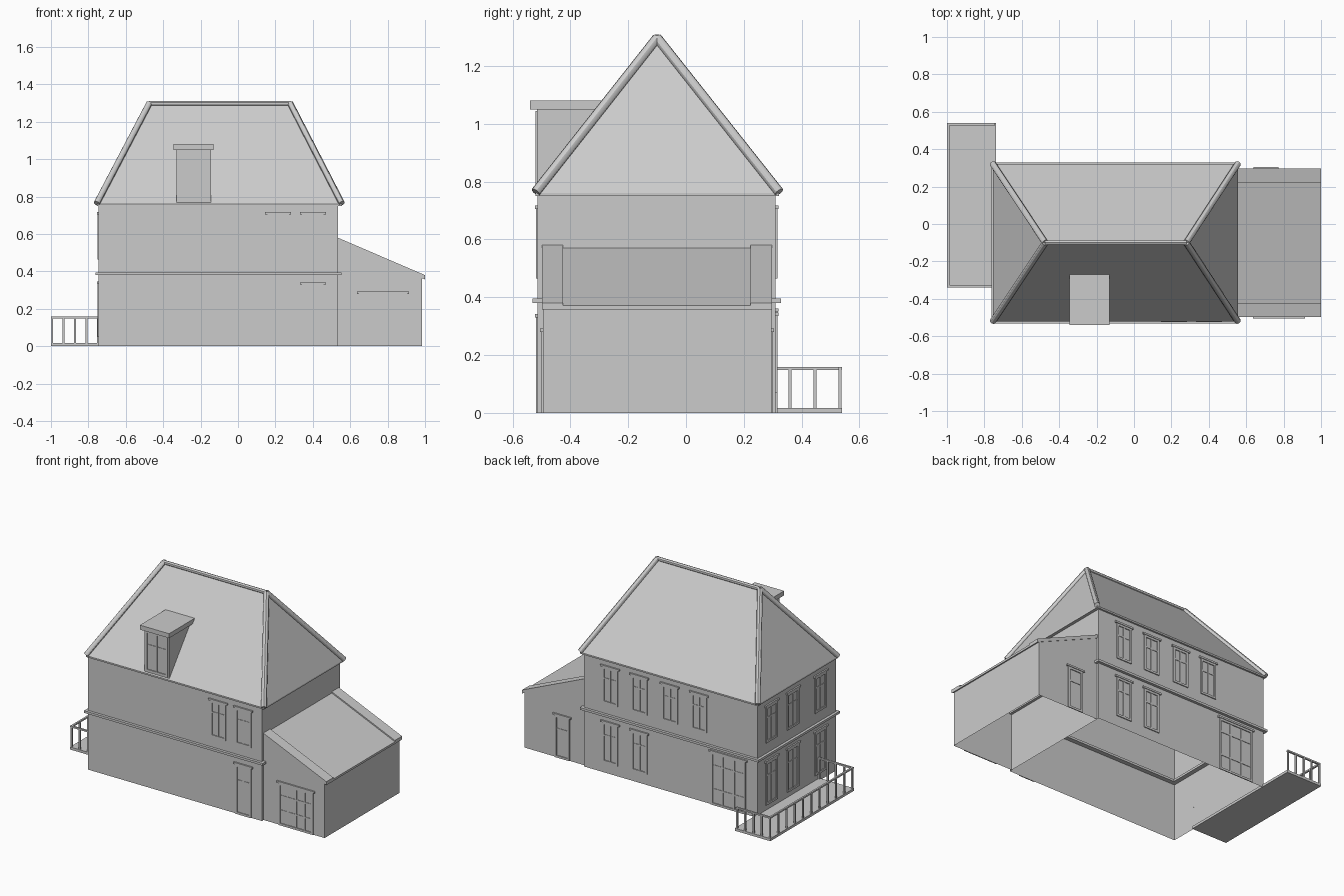
import bpy, bmesh, math
from mathutils import Vector, Matrix

cube = bpy.data.objects.get("Cube")
if cube:
    bpy.data.objects.remove(cube, do_unlink=True)

# One plaster grey covers the whole building
plaster = bpy.data.materials.new("plaster grey")
plaster.use_nodes = True
GREY = (0.6, 0.6, 0.6, 1)
plaster.diffuse_color = GREY
plaster.node_tree.nodes["Principled BSDF"].inputs["Base Color"].default_value = GREY


def finish(name, bm, fix_normals=True):
    if fix_normals:
        bmesh.ops.recalc_face_normals(bm, faces=bm.faces)
    mesh = bpy.data.meshes.new(name)
    bm.to_mesh(mesh)
    bm.free()
    mesh.materials.append(plaster)
    obj = bpy.data.objects.new(name, mesh)
    bpy.context.collection.objects.link(obj)
    return obj


def add_box(bm, lo, hi):
    lo, hi = Vector(lo), Vector(hi)
    size = [abs(c) for c in hi - lo]
    place = Matrix.Translation((lo + hi) / 2) @ Matrix.Diagonal((*size, 1))
    bmesh.ops.create_cube(bm, size=1, matrix=place)


def add_prism(bm, points, offset):
    face = bm.faces.new([bm.verts.new(p) for p in points])
    ext = bmesh.ops.extrude_face_region(bm, geom=[face], use_keep_orig=True)
    moved = [v for v in ext["geom"] if isinstance(v, bmesh.types.BMVert)]
    bmesh.ops.translate(bm, verts=moved, vec=offset)


def add_rod(bm, a, b, radius, sides=8):
    a, b = Vector(a), Vector(b)
    d = b - a
    place = Matrix.Translation((a + b) / 2) @ d.to_track_quat('Z', 'Y').to_matrix().to_4x4()
    bmesh.ops.create_cone(bm, cap_ends=True, segments=sides, radius1=radius,
                          radius2=radius, depth=d.length, matrix=place)


# Main footprint and annex extents
X0, X1, Y0, Y1 = -0.745, 0.535, -0.513, 0.31
AX, AY0, AY1 = 0.985, -0.495, 0.295
WALL_TOP = 0.755

# Main walls: an open shell
bm = bmesh.new()
loop = [(X0, Y0), (X1, Y0), (X1, Y1), (X0, Y1)]
for a, b in zip(loop, loop[1:] + loop[:1]):
    quad = [(*a, 0), (*b, 0), (*b, WALL_TOP), (*a, WALL_TOP)]
    bm.faces.new([bm.verts.new(p) for p in quad])
finish("main_walls", bm, False)

# Storey band running round the house, seen inside as a ledge
bm = bmesh.new()
o, i = 0.018, 0.03
for ya, yb in ((Y0 - o, Y0 + i), (Y1 - i, Y1 + o)):
    add_box(bm, (X0 - o, ya, 0.38), (X1 + o, yb, 0.395))
for xa, xb in ((X0 - o, X0 + i), (X1 - i, X1 + o)):
    add_box(bm, (xa, Y0 + i, 0.38), (xb, Y1 - i, 0.395))
finish("storey_band", bm)

# Hipped roof
RIDGE_Y, RIDGE_Z = -0.1, 1.297
eaves = [(-0.755, -0.52), (0.555, -0.52), (0.555, 0.322), (-0.755, 0.322)]
ridge = [(-0.475, RIDGE_Y, RIDGE_Z), (0.28, RIDGE_Y, RIDGE_Z)]
bm = bmesh.new()
low = [bm.verts.new((*p, 0.75)) for p in eaves]
up = [bm.verts.new((*p, 0.76)) for p in eaves]
left, right = [bm.verts.new(p) for p in ridge]
bm.faces.new(low[::-1])
for k in range(4):
    n = (k + 1) % 4
    bm.faces.new((low[k], low[n], up[n], up[k]))
bm.faces.new((up[0], up[1], right, left))
bm.faces.new((up[2], up[3], left, right))
bm.faces.new((up[1], up[2], right))
bm.faces.new((up[3], up[0], left))
finish("hipped_roof", bm)

# Rounded ridge and hip tiles
bm = bmesh.new()
add_rod(bm, *ridge, 0.013, 12)
for corner, top in zip(eaves, (ridge[0], ridge[1], ridge[1], ridge[0])):
    add_rod(bm, (*corner, 0.764), top, 0.017, 12)
tiles = finish("ridge_and_hip_tiles", bm)
bpy.context.view_layer.objects.active = tiles
tiles.select_set(True)
bpy.ops.object.shade_smooth_by_angle()

# Dormer: triangular cheeks, flat cap and a framed window
DX0, DX1 = -0.33, -0.145
bm = bmesh.new()
add_prism(bm, [(DX0, -0.515, 0.768), (DX0, -0.515, 1.05), (DX0, -0.295, 1.05)],
          (DX1 - DX0, 0, 0))
finish("dormer_body", bm)
bm = bmesh.new()
add_box(bm, (-0.345, -0.54, 1.05), (-0.13, -0.27, 1.08))
finish("dormer_cap", bm)

# Annex walls, lower towards the outside
bm = bmesh.new()
HIGH, LOW = 0.565, 0.365
for y, flip in ((AY0, 1), (AY1, -1)):
    pts = [(X1, y, 0), (AX, y, 0), (AX, y, LOW), (X1, y, HIGH)]
    bm.faces.new([bm.verts.new(p) for p in pts[::flip]])
pts = [(AX, AY0, 0), (AX, AY1, 0), (AX, AY1, LOW), (AX, AY0, LOW)]
bm.faces.new([bm.verts.new(p) for p in pts])
finish("annex_walls", bm, False)

# Annex lean-to roof with raised strips along both sides
for name, ya, yb, rise in (("annex_roof", AY0, AY1, 0),
                           ("annex_front_verge", AY0 - 0.003, -0.425, 0.009),
                           ("annex_back_verge", 0.223, AY1 + 0.003, 0.009)):
    bm = bmesh.new()
    add_prism(bm, [(X1, ya, 0.556), (1.0, ya, 0.357),
                   (1.0, ya, 0.371 + rise), (X1, ya, 0.571 + rise)], (0, yb - ya, 0))
    finish(name, bm)

# Each wall turns (along, out, height) into a position
WALLS = {
    "front": lambda u, d, z: (u, Y0 - d, z),
    "back": lambda u, d, z: (u, Y1 + d, z),
    "left": lambda u, d, z: (X0 - d, u, z),
    "annex_front": lambda u, d, z: (u, AY0 - d, z),
    "annex_back": lambda u, d, z: (u, AY1 + d, z),
    "dormer": lambda u, d, z: (u, -0.515 - d, z),
}


def opening(name, wall, u, width, z0, z1, bars=1, rails=(0.68,), cap=True):
    """Framed window or door: jambs, head, sill, upright bars and rails."""
    at = WALLS[wall]
    bm = bmesh.new()
    t, h = 0.014, width / 2

    def part(ua, ub, za, zb, d):
        add_box(bm, at(u + ua, 0, za), at(u + ub, d, zb))

    part(-h, -h + t, z0, z1, 0.006)
    part(h - t, h, z0, z1, 0.006)
    part(-h + t, h - t, z1 - t, z1, 0.006)
    part(-h + t, h - t, z0, z0 + t, 0.006)
    if cap:
        part(-h - 0.012, h + 0.012, z1, z1 + 0.012, 0.01)
    for k in range(bars):
        c = -h + width * (k + 1) / (bars + 1)
        part(c - 0.005, c + 0.005, z0 + t, z1 - t, 0.004)
    for f in rails:
        c = z0 + (z1 - z0) * f
        part(-h + t, h - t, c - 0.005, c + 0.005, 0.003)
    finish(name, bm)


opening("dormer_window", "dormer", -0.237, 0.165, 0.775, 1.045, 1, (0.65,), False)

# Upper and lower windows on the back
for k, u in enumerate((0.34, 0.125, -0.1, -0.315)):
    opening(f"back_upper_window_{k + 1}", "back", u, 0.115, 0.465, 0.705)
for k, u in enumerate((0.34, 0.125)):
    opening(f"back_lower_window_{k + 1}", "back", u, 0.115, 0.07, 0.335)
opening("back_shopfront", "back", -0.53, 0.255, 0, 0.35, 2, (0.3, 0.75))

# Left side windows above and terrace doors below
for k, u in enumerate((0.165, -0.06, -0.35)):
    opening(f"left_upper_window_{k + 1}", "left", u, 0.12, 0.465, 0.705)
    opening(f"left_terrace_door_{k + 1}", "left", u, 0.12, 0.05, 0.335)

# Front windows and door near the right corner
for k, u in enumerate((0.215, 0.4)):
    opening(f"front_upper_window_{k + 1}", "front", u, 0.115, 0.465, 0.705)
opening("front_door", "front", 0.4, 0.115, 0, 0.33)

# Annex doors
opening("annex_double_door", "annex_front", 0.775, 0.255, 0, 0.28, 3, (0.35, 0.7))
opening("annex_back_door", "annex_back", 0.705, 0.11, 0, 0.28, 0)

# Terrace slab with a railing on three sides
TX, TY0, TY1, RAIL = -0.993, -0.333, 0.533, 0.153
bm = bmesh.new()
add_box(bm, (-1, -0.34, 0), (-0.738, 0.54, 0.017))
finish("terrace_slab", bm)
bm = bmesh.new()
corners = [(-0.75, TY0), (TX, TY0), (TX, TY1), (-0.75, TY1)]
for (a, b), count in zip(zip(corners, corners[1:]), (4, 10, 4)):
    pa, pb = Vector((*a, 0)), Vector((*b, 0))
    lo = [min(p, q) - 0.006 for p, q in zip(a, b)]
    hi = [max(p, q) + 0.006 for p, q in zip(a, b)]
    add_box(bm, (*lo, RAIL - 0.005), (*hi, RAIL + 0.005))
    for k in range(count + 1):
        p = pa.lerp(pb, k / count)
        add_box(bm, (p.x - 0.005, p.y - 0.005, 0.015), (p.x + 0.005, p.y + 0.005, RAIL))
finish("terrace_railing", bm)
